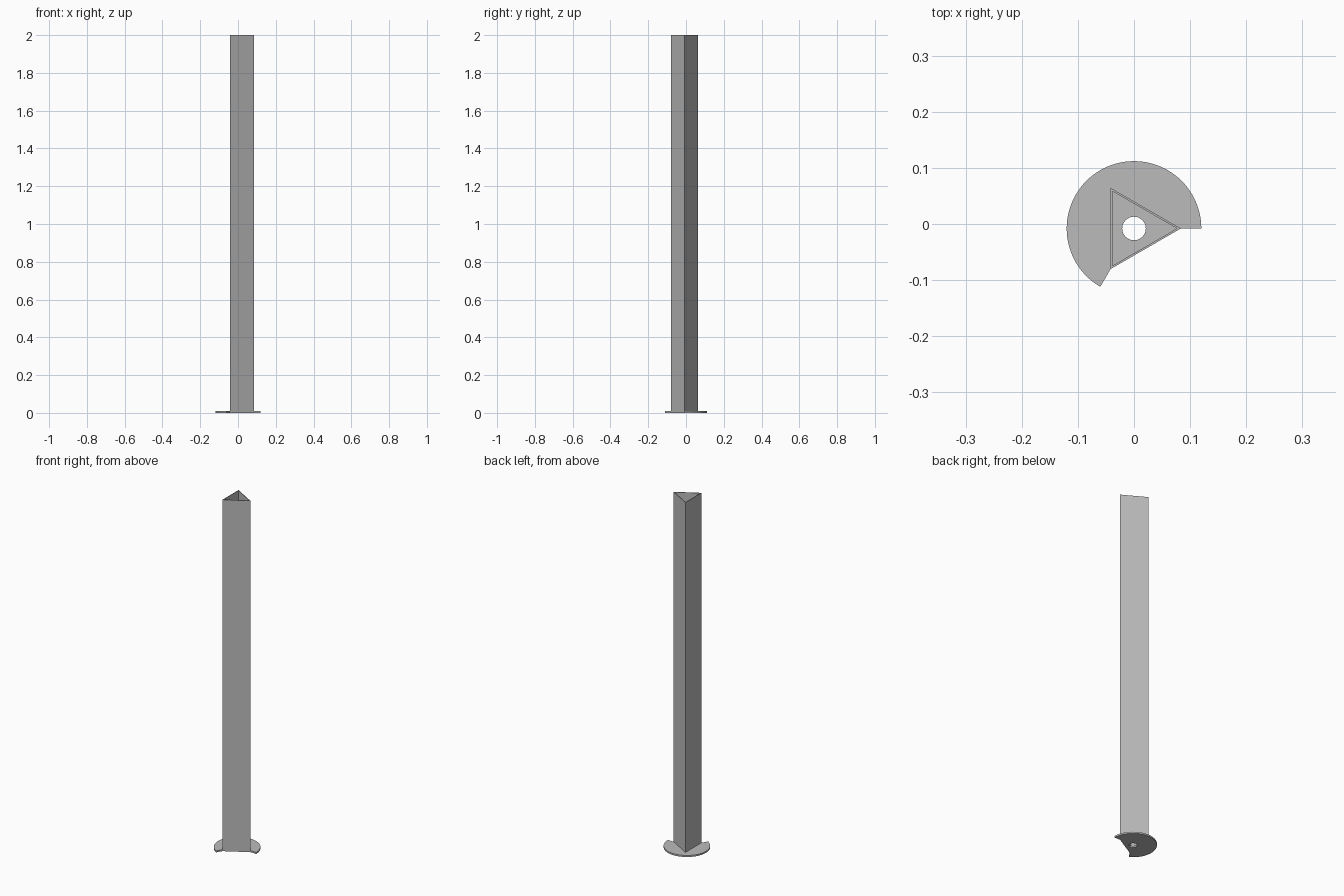
import bpy
import bmesh
from math import cos, sin, radians

cube = bpy.data.objects.get("Cube")
if cube:
    bpy.data.objects.remove(cube, do_unlink=True)

CENTRE_Y = -0.008
PLATE_TOP = 0.009
POST_RADIUS = 0.0835
WALL = 0.0035

grey = bpy.data.materials.new("plain_grey")
grey.use_nodes = True
grey.diffuse_color = (0.5, 0.5, 0.5, 1)
grey.node_tree.nodes["Principled BSDF"].inputs["Base Color"].default_value = (0.5, 0.5, 0.5, 1)


def arc(radius, start, end, steps):
    """Points on a circle about the post axis, both ends included."""
    angles = [radians(start + (end - start) * i / steps) for i in range(steps + 1)]
    return [(radius * cos(a), radius * sin(a) + CENTRE_Y) for a in angles]


def extruded(name, outer, inner, bottom, top):
    """Prism with an outer outline and a through hole."""
    bm = bmesh.new()
    for outline in (outer, inner):
        verts = [bm.verts.new((x, y, bottom)) for x, y in outline]
        for a, b in zip(verts, verts[1:] + verts[:1]):
            bm.edges.new((a, b))
    bmesh.ops.triangle_fill(bm, use_beauty=True, edges=bm.edges[:])
    base = bm.faces[:]
    result = bmesh.ops.extrude_face_region(bm, geom=base, use_keep_orig=True)
    moved = [v for v in result["geom"] if isinstance(v, bmesh.types.BMVert)]
    bmesh.ops.translate(bm, verts=moved, vec=(0, 0, top - bottom))
    bmesh.ops.recalc_face_normals(bm, faces=bm.faces[:])
    mesh = bpy.data.meshes.new(name)
    bm.to_mesh(mesh)
    bm.free()
    mesh.materials.append(grey)
    obj = bpy.data.objects.new(name, mesh)
    bpy.context.collection.objects.link(obj)
    return obj


# Post outline: corners at 0, 120 and 240 degrees
post_outer = arc(POST_RADIUS, 0, 240, 2)
post_inner = arc(POST_RADIUS - 2 * WALL, 0, 240, 2)

# Base plate: two-thirds disc, cut back flush with the front-left post wall
plate_outer = arc(0.12, 0, 240, 64) + [post_outer[2], post_outer[0]]
drain_hole = arc(0.021, 0, 360, 32)[:-1]
extruded("base_plate", plate_outer, drain_hole, 0, PLATE_TOP)

# Hollow triangular post, open at the top
extruded("triangular_post", post_outer, post_inner, PLATE_TOP, 2)
